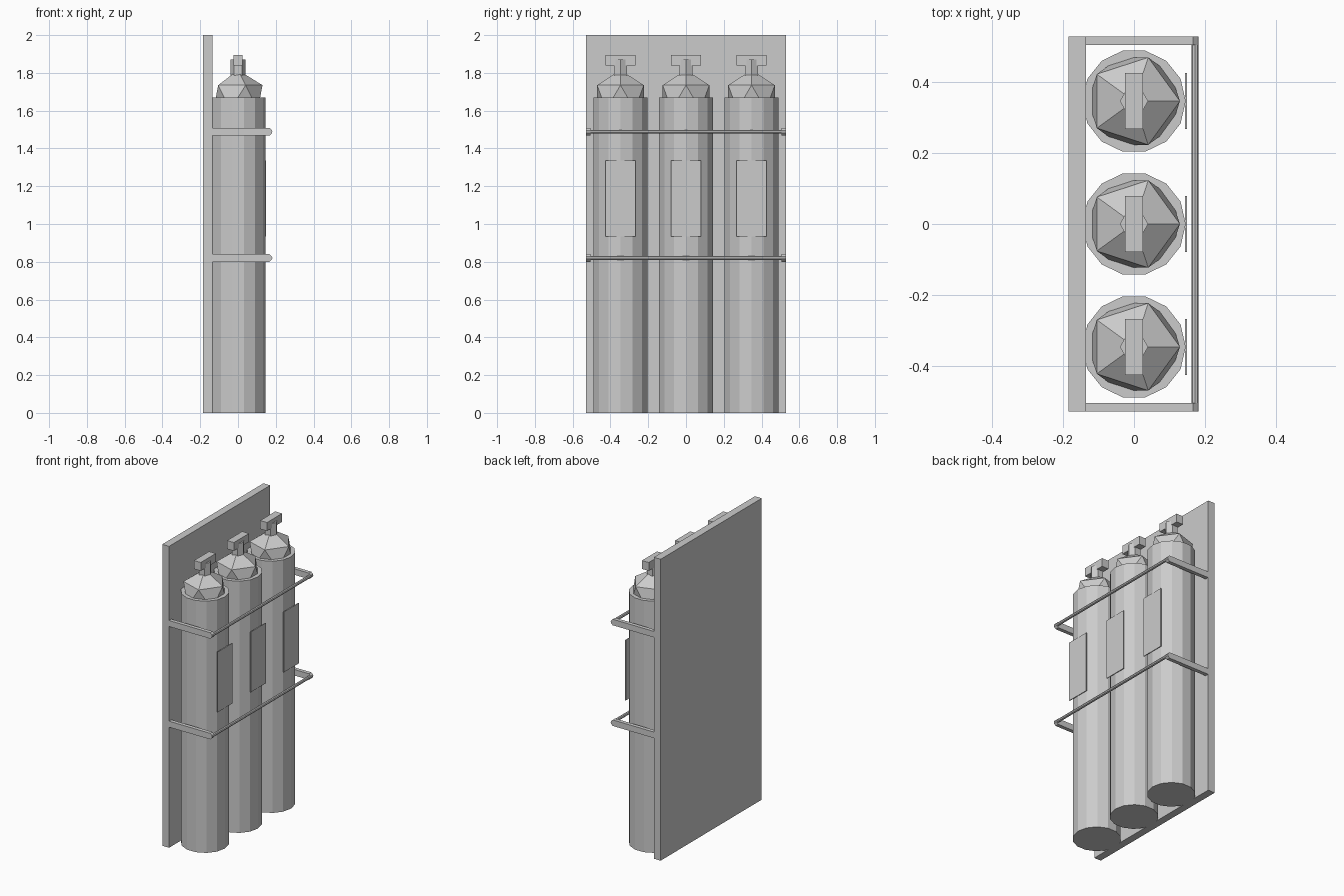
import bpy
import bmesh
import math
from mathutils import Matrix

cube = bpy.data.objects.get("Cube")
if cube:
    bpy.data.objects.remove(cube, do_unlink=True)

grey = bpy.data.materials.new("light_grey")
grey.use_nodes = True
grey.diffuse_color = (0.6, 0.6, 0.6, 1)
grey.node_tree.nodes["Principled BSDF"].inputs["Base Color"].default_value = (0.6, 0.6, 0.6, 1)


def finish(name, bm):
    bmesh.ops.recalc_face_normals(bm, faces=bm.faces)
    mesh = bpy.data.meshes.new(name)
    bm.to_mesh(mesh)
    bm.free()
    mesh.materials.append(grey)
    obj = bpy.data.objects.new(name, mesh)
    bpy.context.collection.objects.link(obj)
    return obj


def box(name, low, high):
    bm = bmesh.new()
    size = [h - l for l, h in zip(low, high)]
    mid = [(h + l) / 2 for l, h in zip(low, high)]
    bmesh.ops.create_cube(bm, size=1, matrix=Matrix.Translation(mid) @ Matrix.Diagonal((*size, 1)))
    return finish(name, bm)


def prism(name, sides, radius, length, centre, axis="Z", turn=math.pi / 2):
    bm = bmesh.new()
    bmesh.ops.create_cone(bm, cap_ends=True, segments=sides, radius1=radius, radius2=radius,
                          depth=length, matrix=Matrix.Translation(centre) @ Matrix.Rotation(turn, 4, axis))
    return finish(name, bm)


# Upright back panel
box("back_panel", (-0.185, -0.53, 0), (-0.135, 0.53, 2))

# Three gas bottles, each with a faceted shoulder, valve, handle and label
for place, y in (("right", -0.347), ("middle", 0), ("left", 0.347)):
    prism(place + "_bottle", 14, 0.146, 1.67, (0, y, 0.835))
    bm = bmesh.new()
    bmesh.ops.create_icosphere(bm, subdivisions=1, radius=0.145, matrix=Matrix.Translation((0, y, 1.67)))
    finish(place + "_shoulder", bm)
    prism(place + "_valve_stem", 6, 0.04, 0.15, (0, y, 1.795))
    box(place + "_valve_handle", (-0.025, y - 0.079, 1.84), (0.025, y + 0.079, 1.896))
    box(place + "_label", (0.144, y - 0.079, 0.935), (0.149, y + 0.079, 1.335))

# Two retaining frames: a thin front rail held by a tapered arm at each end
for level, z in (("lower", 0.82), ("upper", 1.488)):
    prism(level + "_rail", 8, 0.01, 1.06, (0.172, 0, z), "X")
    for side, sign in (("left", 1), ("right", -1)):
        bm = bmesh.new()
        outline = [(-0.14, -0.02), (0.167, -0.02), (0.18, -0.008),
                   (0.18, 0.008), (0.167, 0.02), (-0.14, 0.02)]
        face = bm.faces.new([bm.verts.new((x, sign * 0.53, z + dz)) for x, dz in outline])
        moved = bmesh.ops.extrude_face_region(bm, geom=[face])["geom"]
        bmesh.ops.translate(bm, vec=(0, -sign * 0.025, 0),
                            verts=[v for v in moved if isinstance(v, bmesh.types.BMVert)])
        if face.is_valid and len(bm.faces) < len(outline) + 2:
            bm.faces.new(face.verts)
        finish(f"{level}_{side}_arm", bm)
